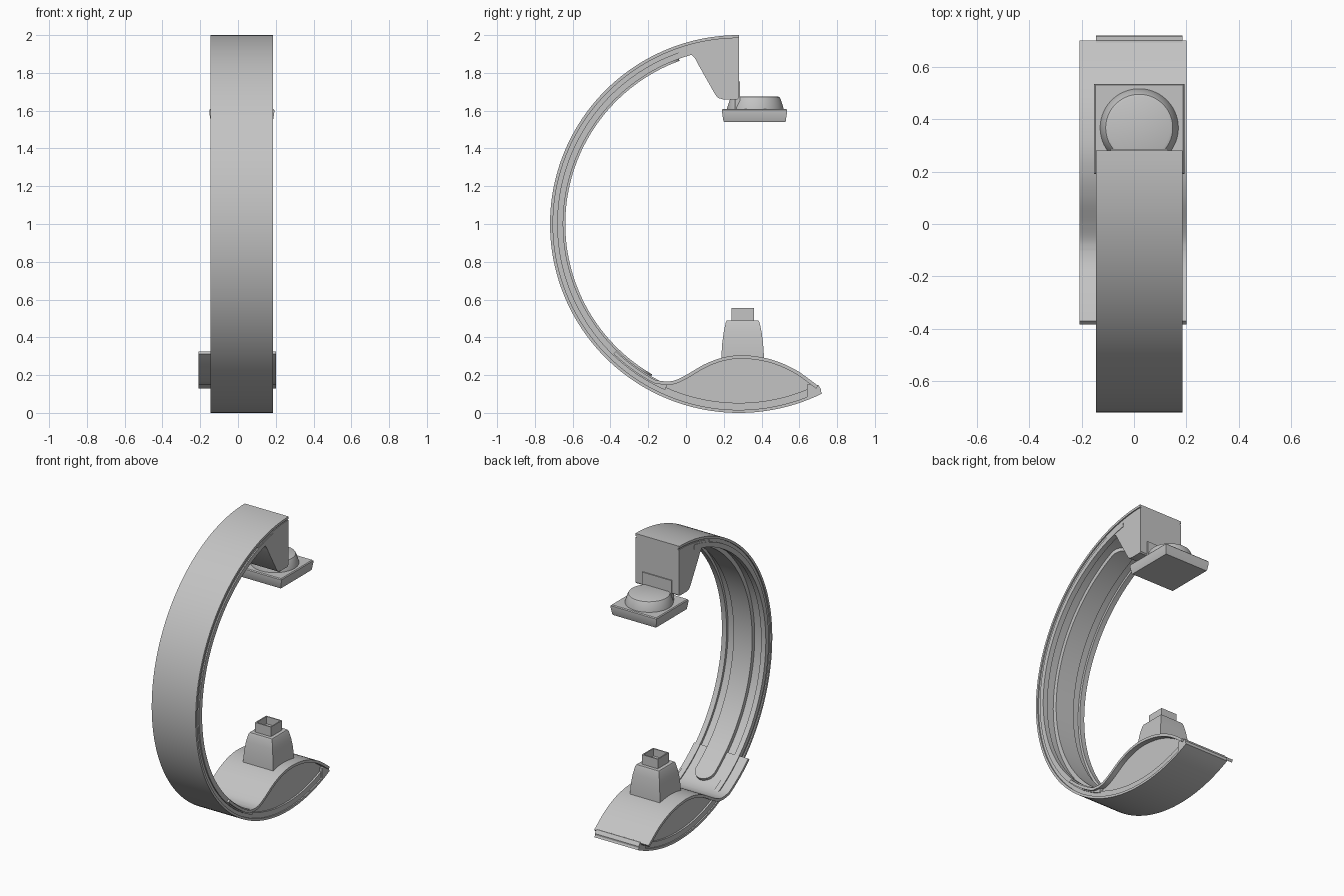
import bpy, bmesh, math
from mathutils import Vector

if "Cube" in bpy.data.objects:
    bpy.data.objects.remove(bpy.data.objects["Cube"])

CY, CZ = 0.28, 1.0        # centre of the big arc
X0, X1 = -0.145, 0.185    # arc width
XM = 0.02                 # middle of the width

grey = bpy.data.materials.new("light_grey")
grey.diffuse_color = (0.55, 0.55, 0.55, 1)
grey.use_nodes = True
grey.node_tree.nodes["Principled BSDF"].inputs["Base Color"].default_value = grey.diffuse_color


def finish(name, bm):
    bmesh.ops.remove_doubles(bm, verts=bm.verts, dist=1e-5)
    bmesh.ops.recalc_face_normals(bm, faces=bm.faces)
    me = bpy.data.meshes.new(name)
    bm.to_mesh(me)
    bm.free()
    me.materials.append(grey)
    ob = bpy.data.objects.new(name, me)
    bpy.context.collection.objects.link(ob)
    bpy.ops.object.select_all(action='DESELECT')
    ob.select_set(True)
    bpy.context.view_layer.objects.active = ob
    bpy.ops.object.shade_smooth_by_angle(angle=math.radians(30))
    return ob


def skin(name, rings):
    """Join closed rings of points and cap both ends."""
    bm = bmesh.new()
    vs = [[bm.verts.new(p) for p in r] for r in rings]
    n = len(vs[0])
    for a, b in zip(vs, vs[1:]):
        for i in range(n):
            j = (i + 1) % n
            bm.faces.new((a[i], a[j], b[j], b[i]))
    bm.faces.new(vs[0][::-1])
    bm.faces.new(vs[-1])
    return finish(name, bm)


def on_arc(r, deg):
    a = math.radians(deg)
    return (CY + r * math.cos(a), CZ + r * math.sin(a))


def sweep(name, section, a0, a1, n=96):
    """Sweep an (x, radius) section round the arc centre."""
    return skin(name, [[(x, *on_arc(r, a0 + (a1 - a0) * i / n)) for x, r in section]
                       for i in range(n + 1)])


def prism(name, outline, x0, x1):
    """Extrude a (y, z) outline along x."""
    return skin(name, [[(x, y, z) for y, z in outline] for x in (x0, x1)])


def loft(name, cy, levels, n):
    """Stack (z, half width) levels of a square (n=4) or a circle."""
    k = math.sqrt(2) if n == 4 else 1
    return skin(name, [[(XM + k * h * math.cos(math.tau * (i + .5) / n),
                         cy + k * h * math.sin(math.tau * (i + .5) / n), z)
                        for i in range(n)] for z, h in levels])


def smooth_path(pts, n=8):
    """Catmull-Rom curve through the points."""
    p = [Vector(q) for q in pts]
    p = [2 * p[0] - p[1]] + p + [2 * p[-1] - p[-2]]
    out = []
    for a, b, c, d in zip(p, p[1:], p[2:], p[3:]):
        for i in range(n):
            t = i / n
            out.append(.5 * (2 * b + (c - a) * t + (2 * a - 5 * b + 4 * c - d) * t * t
                             + (3 * b - a - 3 * c + d) * t ** 3))
    return out + [p[-2]]


# Arc: outer skin, slightly narrower core, side rails and central track
sweep("arc_outer_skin", [(X0, 1), (X1, 1), (X1, .984), (X0, .984)], 90, 296.1)
sweep("arc_core", [(X0 + .008, .985), (X1 - .008, .985), (X1 - .008, .947), (X0 + .008, .947)],
      90, 296)
for name, a, b in (("left_rail", X0, X0 + .035), ("right_rail", X1 - .035, X1)):
    sweep(name, [(a, .962), (b, .962), (b, .93), (a, .93)], 100, 246)

# Central track with rounded ends
bm = bmesh.new()
A0, A1, N, HW, R = 110, 240, 100, .07, .919
rows = []
for i in range(N + 1):
    t = .5 - .5 * math.cos(math.pi * i / N)
    ang = A0 + (A1 - A0) * t
    d = min(ang - A0, A1 - ang) * math.pi / 180 * R
    w = HW if d >= HW else max(.004, math.sqrt(HW ** 2 - (HW - d) ** 2))
    rows.append([(XM + s * w, *on_arc(r, ang)) for s, r in ((-1, .95), (1, .95), (1, R), (-1, R))])
bm.free()
skin("central_track", rows)

# Upper housing hanging from the top end
top_edge = [on_arc(.975, a) for a in range(90, 111, 4)]
prism("upper_housing", smooth_path([(-.03, 1.898), (.015, 1.903), (.045, 1.88), (.07, 1.835)], 5)
      + [(.155, 1.685), (.17, 1.667), (.195, 1.66), (.272, 1.66), (.28, 1.668)] + top_edge,
      X0 + .003, X1 - .003)

# Detector: square pad, round mount and a small bracket plate
loft("detector_pad", .363, [(1.54, .162), (1.545, .165), (1.59, .172), (1.604, .172),
                            (1.61, .167)], 4)
loft("detector_mount", .367, [(1.60, .15), (1.615, .149), (1.662, .134), (1.672, .128),
                              (1.676, .118)], 64)
prism("bracket_plate", [(.26, 1.61), (.287, 1.61), (.287, 1.755), (.26, 1.755)],
      XM - .11, XM + .11)

# Lower bulge: recessed body under a thin wide cover sheet
hump = smooth_path([(-.11, .165), (-.06, .172), (0, .2), (.1, .258), (.2, .294), (.31, .305),
                    (.45, .283), (.58, .228), (.70, .143)])
body_top = [(p.x, p.y - .008) for p in hump]
prism("lower_body", body_top + [on_arc(.965, a) for a in range(295, 244, -2)],
      X0 + .02, X1 - .02)
path = [Vector(on_arc(.937, a)) for a in range(226, 244, 2)] + hump[1:]
under = []
for i, p in enumerate(path):
    t = (path[min(i + 1, len(path) - 1)] - path[max(i - 1, 0)]).normalized()
    under.append((p.x + t.y * .018, p.y - t.x * .018))
sheet = [[(x, a.x, a.y) for x in (-.208, .2)] + [(x, b[0], b[1]) for x in (.2, -.208)]
         for a, b in zip(path, under)]
skin("cover_sheet", sheet)
# Closed tip where cover and arc meet
prism("lower_tip", [(.64, .15), (.70, .148), (.715, .125), on_arc(.99, 296), (.64, .08)], X0, X1)

# X-ray source: tapered tower with an open square collar
loft("source_tower", .30, [(.26, .113), (.31, .112), (.37, .108), (.43, .1), (.48, .089),
                           (.49, .084)], 4)
loft("source_collar", .30, [(.48, .06), (.555, .06), (.555, .052), (.505, .052)], 4)
